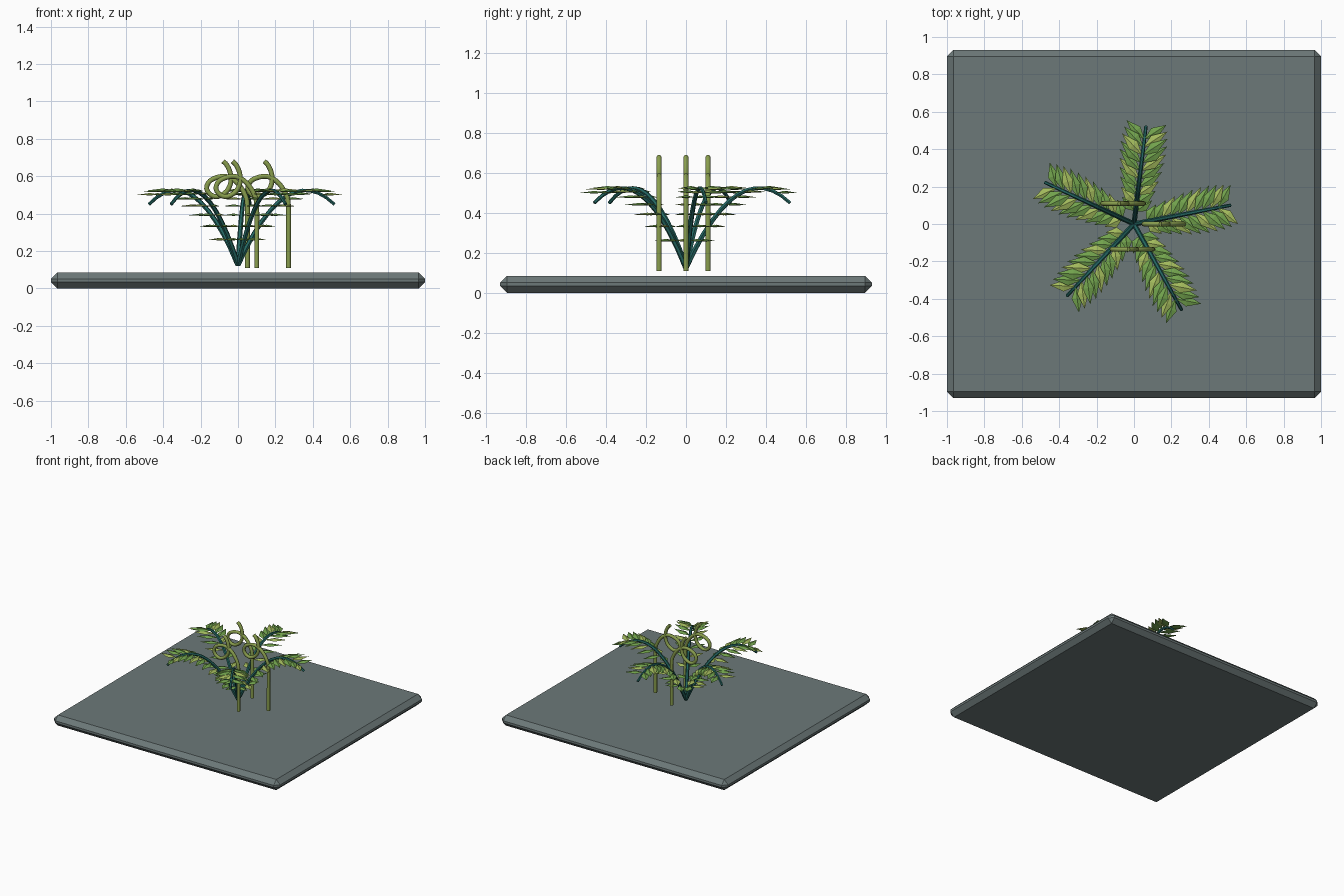
import bpy, bmesh, math
from mathutils import Vector, Matrix

if "Cube" in bpy.data.objects:
    bpy.data.objects.remove(bpy.data.objects["Cube"])


def material(name, rgb):
    m = bpy.data.materials.new(name)
    m.diffuse_color = (*rgb, 1)
    m.use_nodes = True
    m.node_tree.nodes["Principled BSDF"].inputs["Base Color"].default_value = m.diffuse_color
    return m


STONE = material("grey stone", (0.15, 0.19, 0.19))
STEM = material("dark teal stem", (0.018, 0.14, 0.125))
TENDRIL = material("olive tendril", (0.25, 0.34, 0.075))
LIME = material("lime leaf", (0.37, 0.50, 0.11))
GREEN = material("green leaf", (0.17, 0.37, 0.075))


def mesh_object(name, bm, mats):
    bmesh.ops.recalc_face_normals(bm, faces=bm.faces)
    me = bpy.data.meshes.new(name)
    bm.to_mesh(me)
    bm.free()
    for m in mats:
        me.materials.append(m)
    ob = bpy.data.objects.new(name, me)
    bpy.context.collection.objects.link(ob)
    return ob


def tube(name, points, radii, mat, sides=8):
    """Sweep a ring along a path that stays in one vertical plane."""
    pts = [Vector(p) for p in points]
    flat = pts[-1] - pts[0]
    side = Vector((-flat.y, flat.x, 0)).normalized()
    bm = bmesh.new()
    rings = []
    for i, p in enumerate(pts):
        t = (pts[min(i + 1, len(pts) - 1)] - pts[max(i - 1, 0)]).normalized()
        n = t.cross(side)
        rings.append([bm.verts.new(p + radii[i] * (math.cos(a) * side + math.sin(a) * n))
                      for a in (2 * math.pi * k / sides for k in range(sides))])
    for r0, r1 in zip(rings, rings[1:]):
        for k in range(sides):
            j = (k + 1) % sides
            bm.faces.new((r0[k], r0[j], r1[j], r1[k]))
    bm.faces.new(rings[0])
    bm.faces.new(rings[-1])
    return mesh_object(name, bm, [mat])


def smooth_path(pts, steps=3):
    """Catmull-Rom through the given 2D points."""
    p = [Vector(q) for q in pts]
    p = [2 * p[0] - p[1]] + p + [2 * p[-1] - p[-2]]
    out = []
    for i in range(1, len(p) - 2):
        a, b, c, d = p[i - 1:i + 3]
        for s in range(steps):
            t = s / steps
            out.append(0.5 * (2 * b + (c - a) * t + (2 * a - 5 * b + 4 * c - d) * t * t
                              + (3 * b - a - 3 * c + d) * t ** 3))
    return out + [p[-2]]


# Bevelled base slab
bm = bmesh.new()
bmesh.ops.create_cube(bm, size=1, matrix=Matrix.Translation((0, 0, 0.0425))
                      @ Matrix.Diagonal((2, 1.86, 0.085, 1)))
bmesh.ops.bevel(bm, geom=bm.edges[:], offset=0.034, segments=1, affect='EDGES')
mesh_object("base_slab", bm, [STONE])


# Arching fronds
def arch(t):
    return 0.525 * t, 0.125 + 1.145 * t - 0.82 * t * t


def add_leaflet(bm, root, angle, length, width, mat_index):
    """Thin pointed diamond with a raised centre."""
    d = Vector((math.cos(angle), math.sin(angle), 0))
    s = Vector((-d.y, d.x, 0))
    mid = root + d * length * 0.45
    rim = [bm.verts.new(v) for v in
           (root, mid + s * width, root + d * length, mid - s * width)]
    up = bm.verts.new(mid + Vector((0, 0, 0.010)))
    low = bm.verts.new(mid - Vector((0, 0, 0.003)))
    for k in range(4):
        for apex in (up, low):
            f = bm.faces.new((rim[k], rim[(k + 1) % 4], apex))
            f.material_index = mat_index


PAIRS = 10
for f in range(5):
    heading = math.radians(11 + 72 * f)
    c, s = math.cos(heading), math.sin(heading)
    line = [arch(i / 12) for i in range(13)]
    tube(f"frond_stem_{f + 1}", [(r * c, r * s, z) for r, z in line],
         [0.014 - 0.005 * i / 12 for i in range(13)], STEM, 6)

    bm = bmesh.new()
    for i in range(PAIRS):
        u = i / (PAIRS - 1)
        r, z = arch(0.13 + 0.74 * u)
        root = Vector((r * c, r * s, z))
        length = 0.105 + 0.06 * math.sin(math.pi * u * 0.8)
        for side in (-1, 1):
            tone = 0 if (i + (side > 0) + f) % 3 == 0 else 1
            add_leaflet(bm, root, heading + side * math.radians(50),
                        length, 0.03, tone)
    mesh_object(f"frond_leaves_{f + 1}", bm, [LIME, GREEN])

# Curled tendrils
CURL = [(0, 0.11), (0, 0.28), (0, 0.44), (-0.012, 0.50), (-0.05, 0.56), (-0.10, 0.595),
        (-0.15, 0.597), (-0.20, 0.575), (-0.218, 0.535), (-0.195, 0.50), (-0.155, 0.492),
        (-0.11, 0.52), (-0.088, 0.57), (-0.092, 0.62), (-0.11, 0.66), (-0.13, 0.68)]
for i, (x, y) in enumerate([(0.05, 0.11), (0.10, -0.135), (0.27, 0.0)]):
    path = [(x + p.x, y, p.y) for p in smooth_path(CURL)]
    ob = tube(f"curled_tendril_{i + 1}", path, [0.013] * len(path), TENDRIL)
    for poly in ob.data.polygons:
        poly.use_smooth = len(poly.vertices) == 4
